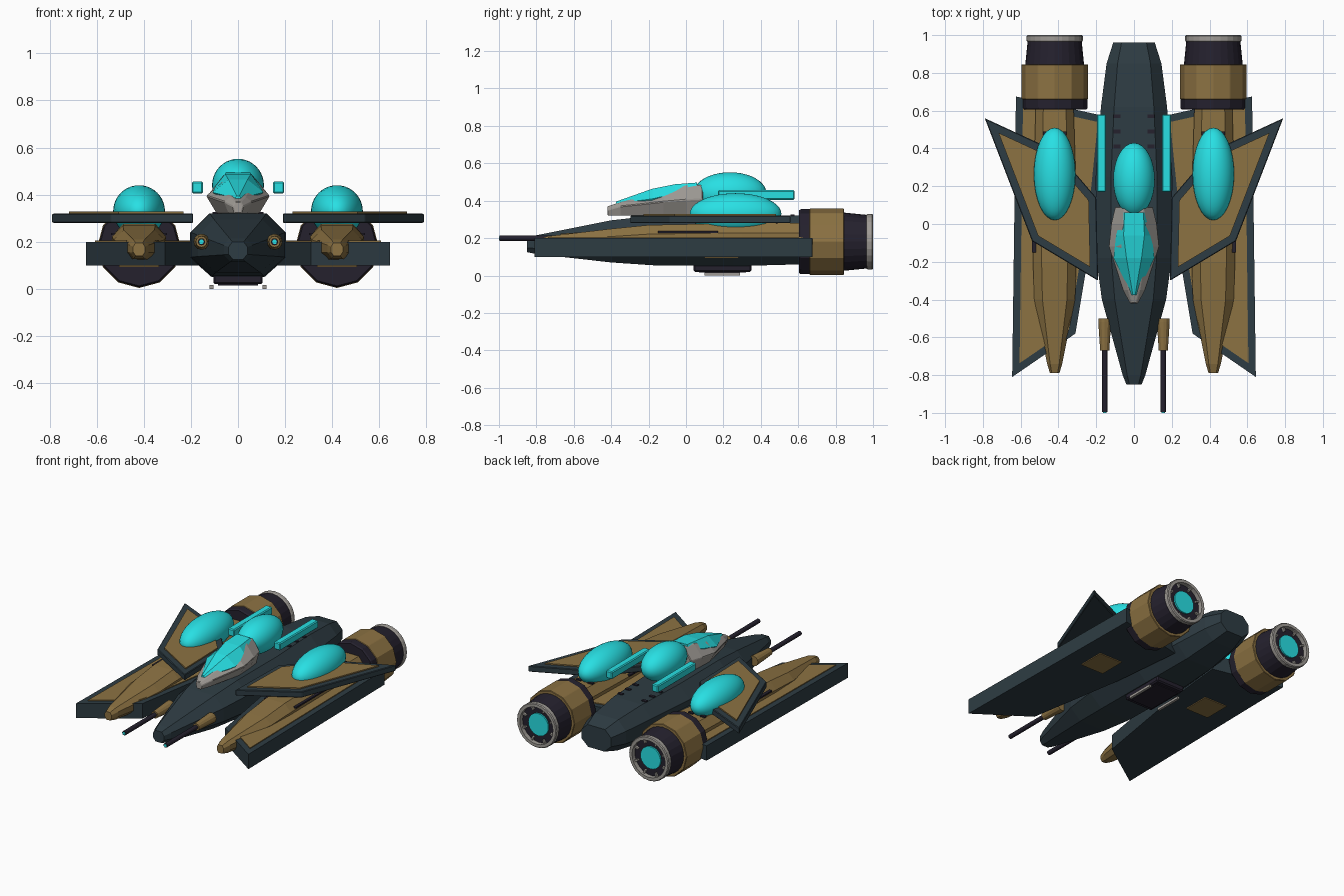
import bpy, bmesh, math
from mathutils import Vector, Matrix

if "Cube" in bpy.data.objects:
    bpy.data.objects.remove(bpy.data.objects["Cube"])


def material(name, rgb):
    m = bpy.data.materials.new(name)
    m.diffuse_color = (*rgb, 1)
    m.use_nodes = True
    m.node_tree.nodes["Principled BSDF"].inputs["Base Color"].default_value = m.diffuse_color
    return m


HULL = material("dark_slate", (0.027, 0.045, 0.056))
GOLD = material("bronze", (0.262, 0.168, 0.055))
CYAN = material("cyan_glow", (0.021, 0.745, 0.775))
GREY = material("warm_grey", (0.35, 0.33, 0.305))
DARK = material("dark_metal", (0.018, 0.015, 0.027))


def finish(bm, name, mat, bevel=0.0, smooth=False):
    bmesh.ops.recalc_face_normals(bm, faces=bm.faces)
    for f in bm.faces:
        f.smooth = smooth
    me = bpy.data.meshes.new(name)
    bm.to_mesh(me)
    bm.free()
    me.materials.append(mat)
    ob = bpy.data.objects.new(name, me)
    bpy.context.collection.objects.link(ob)
    if bevel:
        b = ob.modifiers.new("bevel", "BEVEL")
        b.width, b.segments = bevel, 1
    return ob


def loft(name, rings, mat, closed=False, **kw):
    """Skin a list of point rings; cap the ends, or join them when closed."""
    bm = bmesh.new()
    vs = [[bm.verts.new(p) for p in r] for r in rings]
    n = len(vs[0])
    for a, b in zip(vs, vs[1:] + (vs[:1] if closed else [])):
        for i in range(n):
            j = (i + 1) % n
            bm.faces.new((a[i], a[j], b[j], b[i]))
    if not closed:
        bm.faces.new(vs[0])
        bm.faces.new(vs[-1])
    return finish(bm, name, mat, **kw)


def octagon(cx, y, hw, zb, zt, top=0.6, bot=0.55):
    h = zt - zb
    lo, hi = zb + h * 0.3, zt - h * 0.3
    half = [(bot * hw, zb), (hw, lo), (hw, hi), (top * hw, zt)]
    pts = half + [(-x, z) for x, z in reversed(half)]
    return [(cx + x, y, z) for x, z in pts]


def circle(cx, y, cz, r, n):
    return [(cx + r * math.sin(2 * math.pi * i / n), y,
             cz + r * math.cos(2 * math.pi * i / n)) for i in range(n)]


def turned(name, cx, cz, profile, mat, n=12, **kw):
    return loft(name, [circle(cx, y, cz, r, n) for y, r in profile], mat, **kw)


def slab(name, poly, z0, z1, mat, **kw):
    return loft(name, [[(x, y, z) for x, y in poly] for z in (z0, z1)], mat, **kw)


def box(name, x, y, z, mat, **kw):
    return slab(name, [(x[0], y[0]), (x[1], y[0]), (x[1], y[1]), (x[0], y[1])],
                z[0], z[1], mat, **kw)


def inset(poly, d):
    """Offset a polygon inward by d."""
    area = sum(a[0] * b[1] - b[0] * a[1] for a, b in zip(poly, poly[1:] + poly[:1]))
    sgn = 1 if area > 0 else -1
    out = []
    for i, p in enumerate(poly):
        p = Vector(p)
        u = (p - Vector(poly[i - 1])).normalized()
        v = (Vector(poly[(i + 1) % len(poly)]) - p).normalized()
        n1, n2 = Vector((-u.y, u.x)) * sgn, Vector((-v.y, v.x)) * sgn
        out.append(tuple(p + (n1 + n2) * d / (1 + n1.dot(n2))))
    return out


def ellipsoid(name, centre, radii, mat):
    bm = bmesh.new()
    bmesh.ops.create_uvsphere(bm, u_segments=32, v_segments=20, radius=1,
                              matrix=Matrix.Translation(centre) @ Matrix.Diagonal((*radii, 1)))
    return finish(bm, name, mat, smooth=True)


# fuselage
loft("fuselage", [octagon(0, *s) for s in [
    (-0.85, 0.04, 0.125, 0.20), (-0.80, 0.06, 0.115, 0.215), (-0.40, 0.17, 0.07, 0.295),
    (-0.18, 0.20, 0.055, 0.32), (0.25, 0.203, 0.05, 0.32), (0.62, 0.175, 0.06, 0.32),
    (0.85, 0.145, 0.09, 0.30), (0.96, 0.11, 0.12, 0.27)]], HULL)


# cockpit shell and glass
def cockpit_ring(y, wb, wm, wt, zm, zt, zb=0.32):
    return [(wb, y, zb), (wm, y, zm), (wt, y, zt), (-wt, y, zt), (-wm, y, zm), (-wb, y, zb)]


loft("cockpit_shell", [cockpit_ring(*s) for s in [
    (-0.42, 0.015, 0.022, 0.012, 0.35, 0.37), (-0.35, 0.04, 0.06, 0.03, 0.37, 0.392),
    (-0.12, 0.09, 0.135, 0.065, 0.395, 0.455), (0.00, 0.085, 0.122, 0.06, 0.405, 0.485),
    (0.09, 0.075, 0.10, 0.05, 0.41, 0.485)]], GREY, bevel=0.004)
loft("cockpit_glass", [cockpit_ring(*s) for s in [
    (-0.375, 0.008, 0.012, 0.006, 0.385, 0.395, 0.37),
    (-0.18, 0.09, 0.108, 0.04, 0.41, 0.464, 0.395),
    (-0.06, 0.085, 0.095, 0.055, 0.438, 0.488, 0.41),
    (0.06, 0.05, 0.062, 0.05, 0.465, 0.497, 0.42)]], CYAN)
ellipsoid("centre_dome", (0, 0.235, 0.44), (0.11, 0.195, 0.112), CYAN)

# belly hatch
box("belly_hatch", (-0.105, 0.105), (0.04, 0.35), (0.02, 0.06), DARK, bevel=0.008)
box("belly_hatch_panel", (-0.085, 0.085), (0.07, 0.32), (0.015, 0.022), DARK)

LOWER = [(0.645, -0.81), (0.31, -0.58), (0.20, 0.08), (0.15, 0.57), (0.625, 0.675)]
UPPER = [(0.79, 0.56), (0.41, 0.385), (0.20, 0.14), (0.19, -0.30), (0.54, -0.09)]

for s, side in ((-1, "left"), (1, "right")):
    def nm(part):
        return side + "_" + part

    def flip(poly):
        return [(s * x, y) for x, y in poly]

    cx = s * 0.42
    # lower wing with inlaid panel and underside patch
    slab(nm("lower_wing"), flip(LOWER), 0.10, 0.20, HULL)
    slab(nm("lower_wing_panel"), flip(inset(LOWER, 0.038)), 0.199, 0.206, GOLD)
    box(nm("underside_patch"), (cx - 0.085, cx + 0.085), (0.10, 0.28), (0.094, 0.102), GOLD)

    # upper wing
    slab(nm("upper_wing"), flip(UPPER), 0.28, 0.32, HULL, bevel=0.004)
    slab(nm("upper_wing_panel"), flip(inset(UPPER, 0.04)), 0.319, 0.328, GOLD)
    ellipsoid(nm("wing_dome"), (cx, 0.265, 0.33), (0.11, 0.245, 0.11), CYAN)

    # engine nacelle
    loft(nm("nacelle"), [octagon(cx, *r) for r in [
        (-0.79, 0.025, 0.14, 0.195), (-0.74, 0.04, 0.13, 0.21), (-0.40, 0.108, 0.112, 0.25),
        (-0.20, 0.115, 0.108, 0.27), (0.30, 0.11, 0.108, 0.28), (0.62, 0.10, 0.108, 0.28)]], GOLD)
    for k in (-1, 1):
        x = cx + k * 0.107
        box(nm("nacelle_slit"), (x - 0.012, x + 0.012), (-0.15, 0.17), (0.228, 0.238), DARK)
        x = cx + k * 0.045
        box(nm("nacelle_vent"), (x - 0.018, x + 0.018), (0.47, 0.49), (0.27, 0.288), DARK)

    # engine barrel
    turned(nm("engine_intake"), cx, 0.181, [(0.605, 0.168), (0.615, 0.174), (0.67, 0.174)], DARK)
    turned(nm("engine_collar"), cx, 0.181, [(0.66, 0.177), (0.845, 0.177)], GOLD, bevel=0.003)
    turned(nm("engine_tail"), cx, 0.181, [(0.84, 0.156), (0.97, 0.143)], DARK, n=24)
    turned(nm("exhaust_ring"), cx, 0.181,
           [(0.965, 0.145), (0.972, 0.149), (0.994, 0.149), (1.0, 0.144),
            (1.0, 0.124), (0.965, 0.124)], GREY, n=24, closed=True)
    turned(nm("exhaust_glow"), cx, 0.181, [(0.96, 0.075), (0.98, 0.075)], CYAN, n=24)
    for k in range(8):
        a = math.pi * (k + 0.5) / 4
        vane = box(nm("exhaust_vane"), (-0.006, 0.006), (0.965, 0.985), (0.098, 0.128), GREY)
        vane.matrix_world = Matrix.Translation((cx, 0, 0.181)) @ Matrix.Rotation(a, 4, "Y")

    # nose cannon
    gx = s * 0.155
    turned(nm("cannon_sleeve"), gx, 0.20, [(-0.67, 0.024), (-0.52, 0.034), (-0.50, 0.034)], GOLD)
    turned(nm("cannon_barrel"), gx, 0.20, [(-0.996, 0.015), (-0.66, 0.015)], DARK)
    turned(nm("cannon_tip"), gx, 0.20, [(-1.0, 0.010), (-0.99, 0.010)], CYAN)

    # glow bar, hull vents and belly rail
    bx = s * 0.172
    box(nm("glow_bar"), (bx - 0.024, bx + 0.024), (0.17, 0.58), (0.405, 0.456), CYAN, bevel=0.006)
    for y in (0.41, 0.49, 0.57):
        box(nm("hull_vent"), (s * 0.09 - 0.018, s * 0.09 + 0.018), (y - 0.01, y + 0.01),
            (0.30, 0.326), DARK)
    rx = s * 0.113
    box(nm("belly_rail"), (rx - 0.008, rx + 0.008), (0.10, 0.29), (0.0, 0.016), GREY)
